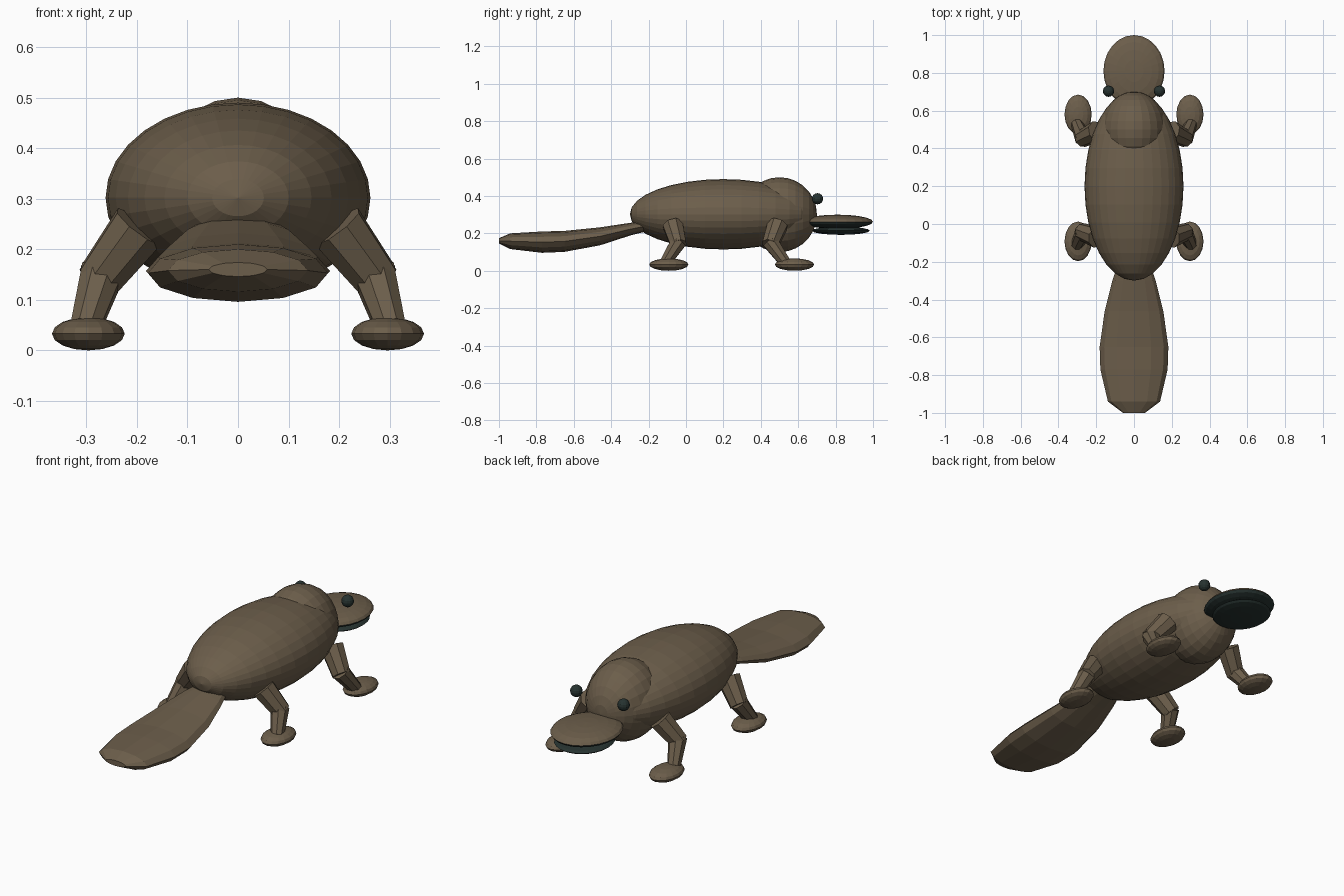
import bpy, bmesh, math
from mathutils import Vector, Matrix

cube = bpy.data.objects.get("Cube")
if cube:
    bpy.data.objects.remove(cube, do_unlink=True)


def material(name, rgb):
    m = bpy.data.materials.new(name)
    m.use_nodes = True
    m.diffuse_color = (*rgb, 1)
    m.node_tree.nodes["Principled BSDF"].inputs["Base Color"].default_value = (*rgb, 1)
    return m


fur = material("brown_fur", (0.15, 0.112, 0.07))
dark = material("dark_green", (0.02, 0.033, 0.03))


def finish(name, bm, *mats):
    bmesh.ops.recalc_face_normals(bm, faces=bm.faces)
    mesh = bpy.data.meshes.new(name)
    bm.to_mesh(mesh)
    bm.free()
    for m in mats:
        mesh.materials.append(m)
    obj = bpy.data.objects.new(name, mesh)
    bpy.context.collection.objects.link(obj)
    return obj


def ellipsoid(name, centre, radii, mat, segs=16, rings=8, lengthwise=False):
    """Scaled sphere; lengthwise puts its poles along y."""
    bm = bmesh.new()
    turn = Matrix.Rotation(math.pi / 2 if lengthwise else 0, 4, "X")
    bmesh.ops.create_uvsphere(bm, u_segments=segs, v_segments=rings, radius=1, matrix=turn)
    bmesh.ops.scale(bm, vec=radii, verts=bm.verts)
    bmesh.ops.translate(bm, vec=centre, verts=bm.verts)
    return finish(name, bm, mat)


def limb(name, a, b, r1, r2, sides=8):
    """Tapered segment between two points."""
    a, b = Vector(a), Vector(b)
    axis = b - a
    place = Matrix.Translation((a + b) / 2) @ axis.to_track_quat("Z", "Y").to_matrix().to_4x4()
    bm = bmesh.new()
    bmesh.ops.create_cone(bm, cap_ends=True, segments=sides, radius1=r1, radius2=r2,
                          depth=axis.length, matrix=place)
    return finish(name, bm, fur)


# Body and head
ellipsoid("body", (0, 0.2, 0.302), (0.262, 0.5, 0.188), fur, 32, 16, True)
ellipsoid("head", (0, 0.5, 0.3), (0.175, 0.2, 0.2), fur, 24, 14, True)

# Bill: the upper half has a dark underside
upper = ellipsoid("upper_bill", (0, 0.81, 0.262), (0.162, 0.19, 0.038), fur, 24, 10)
upper.data.materials.append(dark)
for face in upper.data.polygons:
    face.material_index = int(face.normal.z < 0)
ellipsoid("lower_bill", (0, 0.828, 0.214), (0.138, 0.155, 0.022), dark, 24, 8)

# Flat tail lofted through elliptical rings: y, z, half width, half height
rings = [(-0.2, 0.242, 0.08, 0.028), (-0.3, 0.222, 0.115, 0.034), (-0.46, 0.184, 0.155, 0.048),
         (-0.65, 0.157, 0.182, 0.056), (-0.77, 0.153, 0.178, 0.057),
         (-0.94, 0.158, 0.138, 0.042), (-1.0, 0.16, 0.058, 0.014)]
SIDES = 12
bm = bmesh.new()
loops = []
for y, z, w, h in rings:
    angles = [2 * math.pi * i / SIDES for i in range(SIDES)]
    loops.append([bm.verts.new((w * math.cos(t), y, z + h * math.sin(t))) for t in angles])
for p, q in zip(loops, loops[1:]):
    for i in range(SIDES):
        j = (i + 1) % SIDES
        bm.faces.new((p[i], p[j], q[j], q[i]))
bm.faces.new(loops[0])
bm.faces.new(loops[-1])
finish("tail", bm, fur)

# Eyes and legs on both sides
for side, s in (("left", 1), ("right", -1)):
    ellipsoid(side + "_eye", (s * 0.135, 0.703, 0.385), (0.03,) * 3, dark, 12, 8)
    for end, hip_y, knee_y, ankle_y, foot_y in (("front", 0.49, 0.45, 0.53, 0.58),
                                                ("hind", -0.07, -0.04, -0.11, -0.092)):
        name = side + "_" + end
        hip, knee = (s * 0.195, hip_y, 0.245), (s * 0.277, knee_y, 0.138)
        limb(name + "_thigh", hip, knee, 0.058, 0.046)
        limb(name + "_shin", (s * 0.268, knee_y, 0.155), (s * 0.302, ankle_y, 0.045), 0.045, 0.032)
        ellipsoid(name + "_foot", (s * 0.296, foot_y, 0.033), (0.072, 0.105, 0.033), fur, 16, 8)
